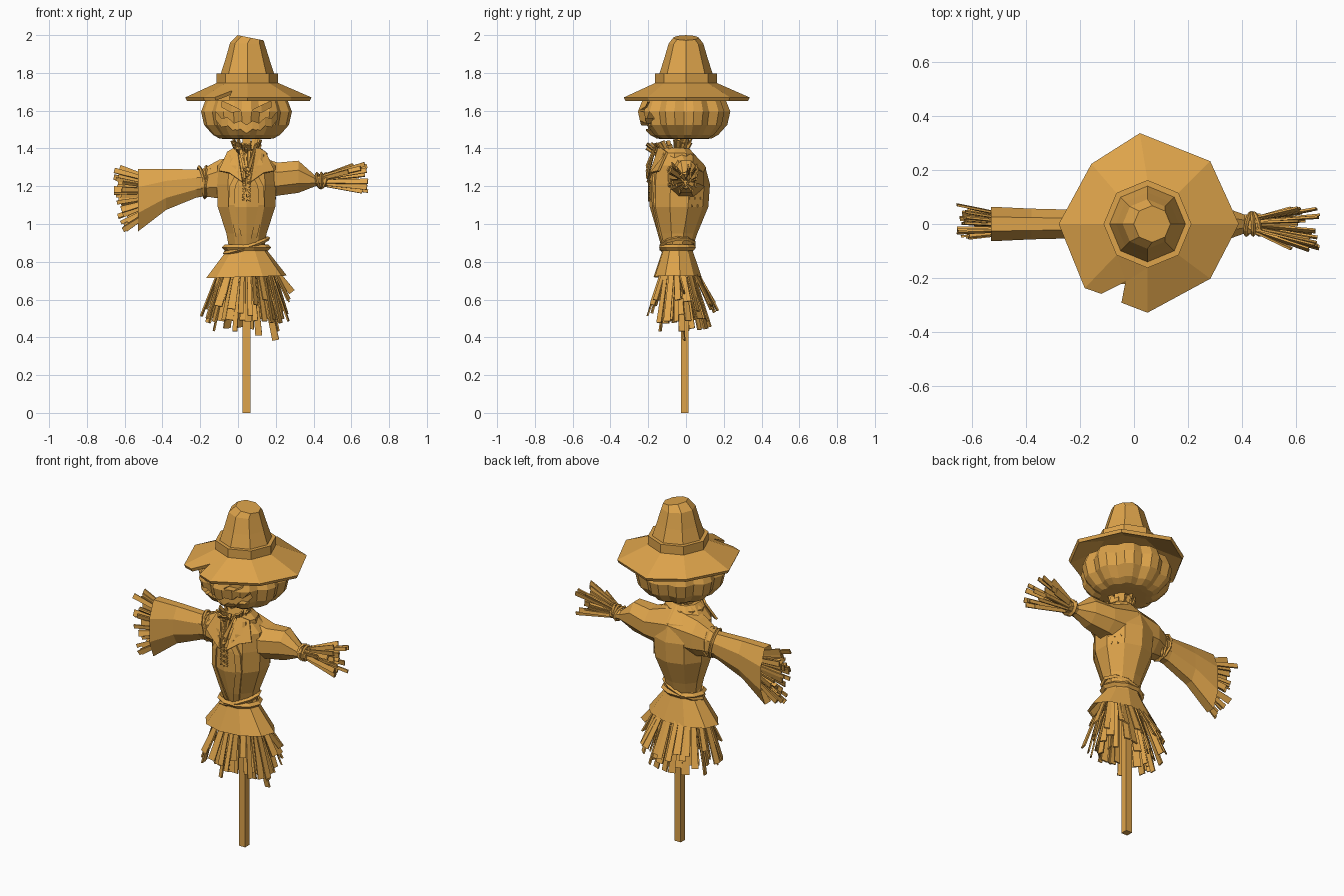
import bpy, bmesh, math, random
from mathutils import Vector as V

random.seed(4)
U = random.uniform
if "Cube" in bpy.data.objects:
    bpy.data.objects.remove(bpy.data.objects["Cube"], do_unlink=True)

STRAW = bpy.data.materials.new("warm straw brown")
STRAW.use_nodes = True
COLOR = (0.73, 0.37, 0.07, 1)
STRAW.diffuse_color = COLOR
STRAW.node_tree.nodes["Principled BSDF"].inputs["Base Color"].default_value = COLOR
CX = 0.045


def finish(name, bm):
    bmesh.ops.recalc_face_normals(bm, faces=bm.faces)
    me = bpy.data.meshes.new(name)
    bm.to_mesh(me)
    bm.free()
    me.materials.append(STRAW)
    ob = bpy.data.objects.new(name, me)
    bpy.context.collection.objects.link(ob)
    return ob


def skin(bm, sections):
    """Bridge equal-length point loops and cap both ends."""
    rows = [[bm.verts.new(p) for p in s] for s in sections]
    n = len(rows[0])
    for a, b in zip(rows, rows[1:]):
        for i in range(n):
            bm.faces.new((a[i], a[(i + 1) % n], b[(i + 1) % n], b[i]))
    bm.faces.new(rows[0])
    bm.faces.new(rows[-1])


def loft(name, sections):
    bm = bmesh.new()
    skin(bm, sections)
    return finish(name, bm)


def ring(z, rx, ry, cy=0.0, n=8, cx=CX, phase=0.0, tilt=0.0, rib=1.0):
    """Level loop; every third point is pulled in by the rib factor."""
    pts = []
    for i in range(n):
        a = math.tau * i / n + phase
        f = rib if i % 3 == 0 else 1
        x = rx * f * math.cos(a)
        pts.append((cx + x, cy + ry * f * math.sin(a), z + tilt * x))
    return pts


def ring_x(x, z0, z1, ry, cy=0.0, n=8):
    """Boxy upright loop across an arm, spanning z0 to z1."""
    k = 1 / math.cos(math.pi / n)
    angles = [math.tau * (i + 0.5) / n for i in range(n)]
    return [(x, cy + k * ry * math.cos(a), (z0 + z1) / 2 + k * (z1 - z0) / 2 * math.sin(a))
            for a in angles]


def bunch(name, blades):
    """Thin flat straw blades, each given as base, tip, width and facing."""
    bm = bmesh.new()
    for base, tip, w, facing in blades:
        base, tip = V(base), V(tip)
        d = tip - base
        noise = V((U(-1, 1), U(-1, 1), U(-1, 1))) * 0.5
        side = d.cross(V(facing) + noise).normalized() * w / 2
        up = d.cross(side).normalized() * 0.004
        skin(bm, [[p + side * k + up, p - side * k + up, p - side * k - up, p + side * k - up]
                  for p, k in ((base, 0.7), (tip, 1))])
    return finish(name, bm)


def rope(name, center, rx, ry, rot, thick=0.012):
    bpy.ops.mesh.primitive_torus_add(major_segments=10, minor_segments=4, major_radius=1,
                                     minor_radius=thick / rx, location=center, rotation=rot)
    ob = bpy.context.object
    ob.name = name
    ob.scale = (rx, ry, rx)
    ob.data.materials.append(STRAW)


def plate(name, points, thick):
    bm = bmesh.new()
    bm.faces.new([bm.verts.new(p) for p in points])
    mod = finish(name, bm).modifiers.new("thickness", "SOLIDIFY")
    mod.thickness, mod.offset = thick, 0


# Pole
h = 0.02 * math.sqrt(2)
loft("pole", [ring(z, h, h, -0.007, 4, phase=math.pi / 4) for z in (0, 1.47)])

# Torso and flared coat hem
loft("torso", [ring(z, rx, ry, cy, 10, phase=-math.pi / 2) for z, rx, ry, cy in (
    (0.86, 0.095, 0.075, -0.045), (0.95, 0.112, 0.105, -0.045), (1.09, 0.16, 0.155, -0.037),
    (1.21, 0.166, 0.16, -0.033), (1.31, 0.16, 0.14, -0.04), (1.39, 0.08, 0.085, -0.06))])
loft("coat_hem", [ring(z, rx, ry, -0.045, 10, phase=0.1, tilt=0.03) for z, rx, ry in (
    (0.90, 0.095, 0.075), (0.85, 0.115, 0.085), (0.72, 0.215, 0.13), (0.76, 0.14, 0.09))])

# Raised coat edges that bow apart over the chest
for side, s in (("left", 1), ("right", -1)):
    loft(side + "_coat_edge", [
        [(CX + s * (x + dx), y + 0.32 * (x + dx) + dy, z)
         for dx, dy in ((-0.016, -0.008), (0.016, -0.008), (0.016, 0.012), (-0.016, 0.012))]
        for z, x, y in ((1.28, 0.035, -0.187), (1.2, 0.075, -0.196), (1.1, 0.08, -0.193),
                        (0.95, 0.045, -0.152), (0.89, 0.03, -0.13))])

# Sleeves: the left one is gathered, the right one flares open
loft("left_sleeve", [ring_x(*s) for s in (
    (0.06, 1.12, 1.375, 0.115, -0.01), (0.21, 1.15, 1.325, 0.092), (0.32, 1.165, 1.335, 0.067),
    (0.41, 1.20, 1.255, 0.035), (0.47, 1.20, 1.255, 0.04))])
loft("right_shoulder", [ring_x(*s) for s in (
    (0.06, 1.12, 1.375, 0.115, -0.01), (-0.1, 1.135, 1.34, 0.09), (-0.2, 1.15, 1.285, 0.05))])
loft("right_sleeve", [ring_x(*s) for s in (
    (-0.16, 1.15, 1.29, 0.05), (-0.22, 1.14, 1.288, 0.053), (-0.38, 1.075, 1.292, 0.057),
    (-0.53, 0.96, 1.292, 0.064), (-0.49, 1.02, 1.26, 0.045))])

# Rope ties
Q = math.pi / 2
rope("waist_rope", (CX, -0.045, 0.875), 0.115, 0.09, (0, 0, 0), 0.016)
rope("waist_rope_slanted", (CX, -0.045, 0.885), 0.12, 0.092, (0.1, -0.33, 0), 0.012)
for i, t in enumerate((-0.2, 0.05, 0.25)):
    rope(f"left_wrist_rope_{i}", (0.425 + 0.015 * i, 0, 1.23), 0.04, 0.042, (0, Q + t, t), 0.008)
    rope(f"right_arm_rope_{i}", (-0.19 + 0.018 * i, 0, 1.222), 0.083, 0.066, (0, Q + t, -t), 0.009)

# Skirt straw: a splayed outer layer over a steeper inner one
blades = []
for count, base, reach, low, high in ((30, 0.14, 1.0, 0.47, 0.60), (26, 0.10, 0.74, 0.43, 0.5)):
    for i in range(count):
        a = math.tau * i / count + U(-0.1, 0.1)
        c, s = math.cos(a), math.sin(a)
        k = reach * U(0.9, 1.06)
        blades.append(((CX + base * c, -0.035 + base * 0.6 * s, 0.77),
                       (CX + 0.235 * c * k, -0.015 + 0.18 * s * k, U(low, high)),
                       U(0.026, 0.046), (c, s, 0)))
for x0, x1, z in ((0.12, 0.2, 0.385), (0.08, 0.11, 0.41), (0.2, 0.285, 0.64)):
    blades.append(((x0, -0.04, 0.75), (x1, -0.01, z), 0.036, (0, 1, 0)))
bunch("skirt_straw", blades)

# Hand straw, fanning outward
blades = []
for i in range(26):
    y, z = U(-1, 1), U(-1, 1)
    blades.append(((0.43, 0.02 * y, 1.228 + 0.02 * z),
                   (U(0.58, 0.69), -0.01 + 0.085 * y, 1.24 + 0.08 * z), U(0.016, 0.032), (0, 1, 0)))
bunch("left_hand_straw", blades)
blades = []
for i in range(32):
    y, t = U(-1, 1), (i + U(0, 1)) / 32
    blades.append(((-0.46, 0.035 * y, 1.06 + 0.18 * t),
                   (-U(0.56, 0.625) - 0.055 * t, 0.012 + 0.065 * y, 0.96 + 0.34 * t),
                   U(0.018, 0.036), (0, 1, 0)))
bunch("right_hand_straw", blades)

# Neck straw, rising to the head and spilling over the chest
blades = []
for i in range(32):
    a = U(0, math.tau)
    c, s = math.cos(a), math.sin(a)
    blades.append(((CX + 0.03 * c, -0.06 + 0.03 * s, 1.32),
                   (CX + 0.075 * c, -0.09 + 0.12 * s, U(1.41, 1.45) + 0.02 * s), U(0.014, 0.028), (c, s, 0)))
for i in range(14):
    x = U(-1, 1)
    blades.append(((CX + 0.06 * x, -0.16, 1.42), (CX + 0.015 * x, -0.207, U(1.24, 1.31)), 0.013, (0, 1, 0)))
bunch("neck_straw", blades)

# Collar and lapels
loft("collar", [ring(z, rx, ry, -0.06, 10, tilt=t) for z, rx, ry, t in (
    (1.34, 0.115, 0.11, 0.05), (1.37, 0.11, 0.105, 0.05), (1.395, 0.075, 0.085, 0.1))])
for side, s in (("left", 1), ("right", -1)):
    plate(side + "_lapel", [(CX + s * x, y, z) for x, y, z in (
        (0.05, -0.14, 1.41), (0.10, -0.10, 1.38), (0.145, -0.145, 1.28),
        (0.09, -0.185, 1.27), (0.02, -0.205, 1.22))], 0.012)

# Cross stitches on the chest, small stitches on the back
blades = []
for i in range(4):
    z = 1.135 + 0.03 * i
    for s in (-1, 1):
        blades.append(((CX - 0.022, -0.194, z - 0.01 * s), (CX + 0.022, -0.194, z + 0.01 * s), 0.01, (0, 1, 0)))
blades.append(((CX, -0.196, 1.12), (CX, -0.196, 1.25), 0.008, (0, 1, 0)))
for i in range(5):
    x, y = CX + 0.15 - 0.011 * i, 0.018 + 0.0147 * i
    z = 1.11 + 0.02 * (-1) ** i
    blades.append(((x, y, z), (x, y, z + 0.014), 0.009, (1, 1, 0)))
bunch("stitches", blades)

# Ribbed pumpkin head with carved face
head = loft("pumpkin_head", [ring(z, r, r, -0.01, 30, rib=0.91) for z, r in (
    (1.45, 0.11), (1.452, 0.145), (1.472, 0.182), (1.525, 0.23), (1.595, 0.246), (1.655, 0.222), (1.70, 0.13))])


def carve(target, strip):
    """Cut a shallow curved band given as x offset, low z and high z."""
    sections = []
    for x, lo, hi in strip:
        back = -0.01 - math.sqrt(0.19 ** 2 - x * x)
        sections.append([(CX + x, -0.4, hi), (CX + x, -0.4, lo), (CX + x, back, lo), (CX + x, back, hi)])
    cutter = loft("cutter", sections)
    mod = target.modifiers.new("cut", "BOOLEAN")
    mod.object, mod.operation = cutter, "DIFFERENCE"
    bpy.context.view_layer.update()
    dg = bpy.context.evaluated_depsgraph_get()
    me = bpy.data.meshes.new_from_object(target.evaluated_get(dg))
    target.modifiers.clear()
    target.data = me
    bpy.data.objects.remove(cutter, do_unlink=True)


mouth = []
for i in range(11):
    t = i / 5 - 1
    mid, tooth = 1.508 + 0.055 * t * t, 0.011 * (-1) ** i
    mouth.append((0.165 * t, mid - 0.018 + tooth, mid + 0.024 + tooth * 0.9))
carve(head, mouth)
for s in (-1, 1):
    carve(head, [(s * 0.035, 1.598, 1.605), (s * 0.08, 1.592, 1.628), (s * 0.13, 1.618, 1.65)])

# Hat: notched brim, band and bent crown
HX = 0.05
bm = bmesh.new()
inner = [bm.verts.new(p) for p in ring(1.737, 0.16, 0.16, cx=HX)]
outer = [bm.verts.new((x, y, 1.661)) for x, y in (
    (0.385, 0), (0.28, 0.23), (0.022, 0.333), (-0.155, 0.22),
    (-0.275, 0), (-0.18, -0.235), (0.05, -0.325), (0.28, -0.2))]
notch = [bm.verts.new(p) for p in ((-0.12, -0.255, 1.662), (-0.03, -0.21, 1.697), (-0.045, -0.288, 1.662))]
for i in range(8):
    j = (i + 1) % 8
    if i == 5:
        bm.faces.new((inner[5], outer[5], notch[0], notch[1]))
        bm.faces.new((inner[5], notch[1], inner[6]))
        bm.faces.new((notch[1], notch[2], outer[6], inner[6]))
    else:
        bm.faces.new((inner[i], outer[i], outer[j], inner[j]))
bm.faces.new(inner)
mod = finish("hat_brim", bm).modifiers.new("thickness", "SOLIDIFY")
mod.thickness, mod.offset = 0.02, 0
loft("hat_band", [ring(z, 0.163, 0.163, cx=HX) for z in (1.735, 1.797)])
loft("hat_crown", [ring(z, r, r, cx=cx, tilt=t) for z, r, cx, t in (
    (1.79, 0.143, HX, 0), (1.87, 0.117, HX, 0), (1.955, 0.092, HX, -0.05), (1.986, 0.068, 0.067, -0.2))])
